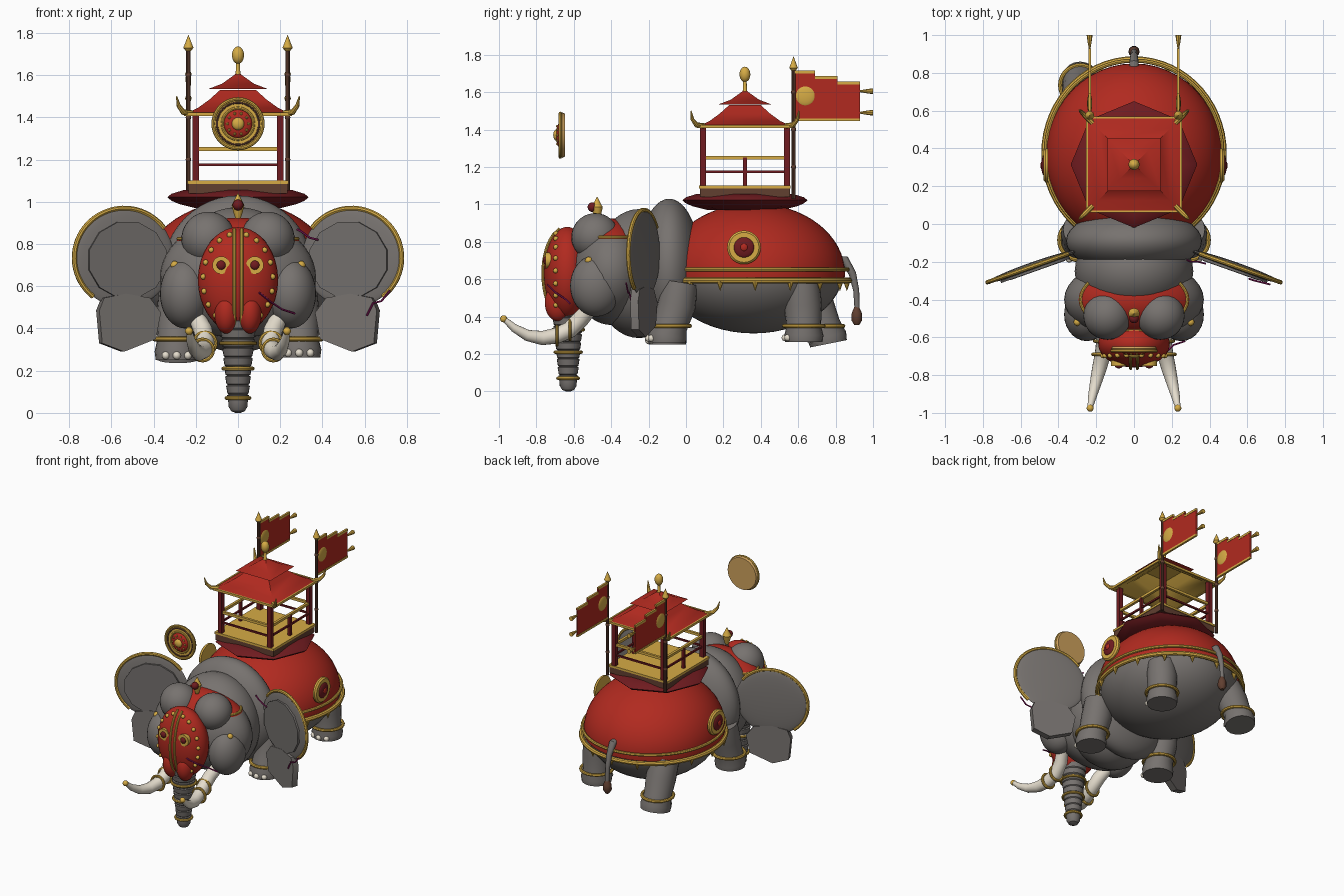
import bpy, bmesh, math
from mathutils import Vector as V, Matrix as M

if "Cube" in bpy.data.objects:
    bpy.data.objects.remove(bpy.data.objects["Cube"])

COLS = {"grey skin": (.185, .17, .16), "dark grey": (.168, .156, .148), "red cloth": (.44, .023, .014),
        "dark red": (.16, .011, .014), "gold": (.67, .41, .06), "ivory": (.78, .72, .61),
        "brown": (.12, .05, .03), "magenta": (.28, .012, .13), "bronze": (.62, .36, .11)}
MATS = {}
for n, c in COLS.items():
    MATS[n] = bpy.data.materials.new(n)
    MATS[n].diffuse_color = (*c, 1)
GREY, DARK, RED, DRED, GOLD, IVORY, BROWN, PINK, BRONZE = COLS


def finish(name, bm, mat, mirror=False):
    bmesh.ops.recalc_face_normals(bm, faces=bm.faces)
    for f in bm.faces:
        f.smooth = True
    for e in bm.edges:
        if len(e.link_faces) == 2 and e.calc_face_angle(0) > math.radians(35):
            e.smooth = False
    me = bpy.data.meshes.new(name)
    bm.to_mesh(me)
    bm.free()
    me.materials.append(MATS[mat])
    ob = bpy.data.objects.new(name, me)
    bpy.context.collection.objects.link(ob)
    if mirror:
        m2 = me.copy()
        m2.transform(M.Scale(-1, 4, (1, 0, 0)))
        m2.flip_normals()
        bpy.context.collection.objects.link(bpy.data.objects.new(name + "_mirrored", m2))
    return ob


def balls(name, centres, r, mat, mirror=False, seg=28, cut=None, place=None):
    bm = bmesh.new()
    r = r if isinstance(r, tuple) else (r, r, r)
    for c in centres:
        bmesh.ops.create_uvsphere(bm, u_segments=seg, v_segments=seg * 2 // 3, radius=1,
                                  matrix=M.Translation(c) @ M.Diagonal((*r, 1)))
    if cut is not None:
        bmesh.ops.bisect_plane(bm, geom=bm.verts[:] + bm.edges[:] + bm.faces[:],
                               plane_co=(0, 0, cut), plane_no=(0, 0, 1), clear_inner=True)
    if place:
        bm.transform(place)
    return finish(name, bm, mat, mirror)


def boxes(name, spans, mat, mirror=False):
    bm = bmesh.new()
    for lo, hi in spans:
        lo, hi = V(lo), V(hi)
        bmesh.ops.create_cube(bm, size=1, matrix=M.Translation((lo + hi) / 2) @ M.Diagonal((*(hi - lo), 1)))
    return finish(name, bm, mat, mirror)


def tubes(name, paths, radii, mat, mirror=False, seg=12, closed=False, turn=0, base=True):
    """Sweep a circle along each path with one radius per point."""
    bm = bmesh.new()
    for path in paths:
        p = [V(q) for q in path]
        n = len(p)
        rad = radii if isinstance(radii, (list, tuple)) else [radii] * n
        side, loops = None, []
        for i in range(n):
            a = p[i - 1] if (i or closed) else p[0]
            b = p[(i + 1) % n] if (i < n - 1 or closed) else p[i]
            t = (b - a).normalized()
            if side is None:
                side = V((1, 0, 0)) if abs(t.x) < .8 else V((0, 0, 1))
            side = (side - t * side.dot(t)).normalized()
            up = t.cross(side)
            loops.append([bm.verts.new(p[i] + rad[i] * (side * math.cos(k) + up * math.sin(k)))
                          for k in [turn + 2 * math.pi * j / seg for j in range(seg)]])
        for i in range(n if closed else n - 1):
            A, B = loops[i], loops[(i + 1) % n]
            for j in range(seg):
                k = (j + 1) % seg
                bm.faces.new((A[j], A[k], B[k], B[j]))
        if not closed:
            if base:
                bm.faces.new(loops[0])
            bm.faces.new(loops[-1])
    return finish(name, bm, mat, mirror)


def oval(c, rx, ry, axis="z", n=40, a0=0, a1=2 * math.pi):
    pts = []
    for i in range(n):
        a = a0 + (a1 - a0) * i / n
        u, v = rx * math.cos(a), ry * math.sin(a)
        pts.append(V(c) + V({"z": (u, v, 0), "y": (u, 0, v), "x": (0, u, v)}[axis]))
    return pts


# Body masses
balls("body", [(0, .36, .64)], (.44, .48, .33), GREY, seg=40)
balls("shoulders", [(0, -.09, .66)], (.36, .17, .37), GREY, seg=36)
balls("neck", [(0, -.25, .63)], (.315, .25, .345), GREY, seg=32)
balls("cheek", [(.25, -.48, .565)], (.12, .14, .165), GREY, True)
balls("forehead_dome", [(.14, -.485, .825)], .128, GREY, True)
head = balls("head", [(0, -.4, .64)], (.37, .215, .285), GREY, seg=36)
head.data.materials.append(MATS[RED])
for f in head.data.polygons:
    f.material_index = int(f.center.z > .8)
tubes("head_band", [oval((0, -.4, .825), .283, .166)], .009, GOLD, closed=True, seg=8)
balls("eye", [(.3, -.52, .7)], .02, GOLD, True, seg=14)

# Face cloth with seams, studs and rosettes
FC, FR = V((0, -.635, .63)), V((.19, .125, .25))
def on_face(x, z, out=0):
    k = max(0, 1 - (x / FR.x) ** 2 - ((z - FC.z) / FR.z) ** 2)
    return V((x, FC.y - FR.y * math.sqrt(k) - out, z))
balls("face_cloth", [FC], tuple(FR), RED, seg=32)
balls("trunk_cap", [(.055, -.685, .475)], (.058, .07, .1), RED, True)
tubes("face_seam", [[on_face(.018, .4 + .47 * i / 16, .006) for i in range(17)]], .008, GOLD, True, seg=8)
balls("face_stud", [on_face(.165 * math.cos(a), .63 + .22 * math.sin(a)) for a in
                    [math.radians(-50 + 18 * i) for i in range(8)]], .014, GOLD, True, seg=10)
e = on_face(.08, .7)
tubes("face_rosette", [[e + V((0, .04, 0)), e + V((0, -.008, 0))]], .042, GOLD, True, seg=20)
balls("rosette_gem", [e + V((0, -.008, 0))], (.022, .014, .022), DRED, True, seg=14)
# Crest jewel on the forehead
tubes("crest", [[(0, -.475, z) for z in (.92, .95, .985, 1.0, 1.04)]], [.012, .022, .03, .022, .002], GOLD)
balls("crest_gem", [(0, -.5, .985)], .026, DRED, seg=14)

# Ringed trunk
prof = [(.0, .012), (.008, .032), (.03, .045)]
for i in range(9):
    z, r = .05 + .044 * i, .046 + .0045 * i
    prof += [(z, r), (z + .034, r + .006), (z + .038, r - .002)]
tubes("trunk", [[(0, -.63, z) for z, r in prof]], [r for z, r in prof], GREY, seg=20)
for z, r in ((.07, .055), (.21, .07), (.33, .082)):
    tubes("trunk_band", [oval((0, -.63, z), r, r, n=24)], .009, GOLD, closed=True, seg=8)

# Tusks with bands and tip balls
tubes("tusk", [[(.2, -.5, .46), (.165, -.56, .39), (.155, -.62, .33), (.165, -.69, .298), (.185, -.77, .285),
                (.205, -.85, .3), (.222, -.92, .34), (.232, -.97, .385)]],
      [.04, .045, .045, .043, .038, .03, .022, .014], IVORY, True, 16)
tubes("tusk_band", [oval((.157, -.62, .33), .052, .052, "y", 20), oval((.168, -.69, .298), .05, .05, "y", 20)],
      .009, GOLD, True, 8, True)
balls("tusk_tip", [(.232, -.975, .388)], .019, GOLD, True, seg=14)

# Ears: flattened discs with inner panel, rim and hanging lobe
EAR = M.Translation((.54, -.225, .735)) @ M.Rotation(-.34, 4, "Z")
balls("ear", [(0, 0, 0)], (.25, .022, .235), GREY, True, seg=32, place=EAR)
tubes("ear_rim", [[EAR @ q for q in oval((0, 0, 0), .25, .235, "y", 36, -.9, 2.6)]], .012, GOLD, True, 8)
def plate(name, outline, y0, y1, mat):
    bm = bmesh.new()
    a = [bm.verts.new(EAR @ V((u, y0, v))) for u, v in outline]
    b = [bm.verts.new(EAR @ V((u, y1, v))) for u, v in outline]
    bm.faces.new(a)
    bm.faces.new(b)
    for i in range(len(a)):
        j = (i + 1) % len(a)
        bm.faces.new((a[i], a[j], b[j], b[i]))
    finish(name, bm, mat, True)
plate("ear_panel", [(q.x, q.z) for q in oval((-.01, 0, -.01), .2, .185, "y", 12, .26, .26 + 2 * math.pi)], -.028, -.01, DARK)
plate("ear_lobe", [(-.12, -.19), (0, -.17), (.11, -.19), (.135, -.25), (.12, -.405), (.01, -.445), (-.15, -.385),
                   (-.175, -.26)], -.03, .015, GREY)

# Legs with anklets and toenails
LEGS = {"front_right_leg": [(.28, -.03, .58), (.285, -.05, .46), (.29, -.085, .35), (.29, -.1, .3), (.29, -.1, .262)],
        "front_left_leg": [(-.28, -.03, .58), (-.285, -.05, .46), (-.29, -.085, .35), (-.29, -.1, .29), (-.29, -.1, .25)],
        "rear_right_leg": [(.28, .62, .58), (.28, .625, .46), (.285, .63, .35), (.285, .63, .3), (.285, .63, .265)],
        "rear_left_leg": [(-.28, .64, .58), (-.28, .69, .46), (-.285, .735, .35), (-.285, .755, .29), (-.285, .762, .255)]}
for n, pts in LEGS.items():
    tubes(n, [pts], [.095, .102, .092, .105, .1], GREY, seg=20)
    c, foot = V(pts[2]), V(pts[4])
    tubes(n + "_anklet", [oval(c, .106, .106, n=28)], .011, GOLD, closed=True, seg=8)
    balls(n + "_nails", [foot + V((.1 * math.sin(a), -.1 * math.cos(a), .022)) for a in (-.55, 0, .55)],
          .019, IVORY, seg=12)

# Tail and tuft
tubes("tail", [[(0, .8, .7), (0, .85, .7), (0, .89, .63), (0, .91, .54), (0, .915, .44)]],
      [.026, .025, .02, .016, .014], GREY)
tubes("tail_tuft", [[(0, .913, z) for z in (.355, .38, .42, .455)]], [.014, .03, .028, .012], BROWN, seg=10)

# Blanket with trims, pendants and medallions
balls("blanket", [(0, .365, .63)], (.465, .485, .375), RED, seg=48, cut=.6)
for z, k, t in ((.593, .475, .016), (.652, .468, .011)):
    tubes("blanket_trim", [oval((0, .375, z), k, k + .022, n=60)], t, GOLD, closed=True, seg=8)
tubes("pendants", [[q, q - V((0, 0, .05))] for q in oval((0, .37, .588), .472, .49, n=16)], [.019, .001], GOLD, seg=8)
tubes("medallion", [[(.455, .31, .77), (.468, .31, .77), (.478, .31, .77)]], [.09, .09, .08], GOLD, True, 28)
balls("medallion_gem", [(.475, .31, .77)], (.016, .055, .055), DRED, True)
balls("medallion_centre", [(.488, .31, .77)], (.008, .02, .02), RED, True, seg=14)

# Carriage: cushion, platform, posts and rails
CY = .315
def rise(levels):
    return [[(0, CY, z) for z, r in levels]], [r for z, r in levels]
tubes("cushion", *rise([(.97, .2), (.99, .28), (1.005, .315), (1.022, .335), (1.038, .315), (1.055, .26)]), DRED, seg=8)
boxes("platform", [((-.235, .075, 1.04), (.235, .555, 1.09))], BROWN)
boxes("floor", [((-.24, .07, 1.085), (.24, .56, 1.1))], GOLD)
boxes("posts", [((x - .016, y - .016, 1.09), (x + .016, y + .016, 1.42)) for x in (-.2, .2) for y in (.09, .54)], DRED)
for n, z, t, m in (("top_rail", 1.25, .009, GOLD), ("mid_rail", 1.175, .006, DRED)):
    boxes(n, [((x - t, .09, z - t), (x + t, .54, z + t)) for x in (-.2, .2)] +
          [((-.2, y - t, z - t), (.2, y + t, z + t)) for y in (.09, .54)], m)
boxes("rail_post", [((.19, .305, 1.09), (.21, .325, 1.25))], DRED, True)

# Two-tier roof with pitched gold lining, eaves, horns and finial
Q = math.sqrt(2)
LOW = [(1.418, .248), (1.445, .19), (1.485, .135), (1.53, .085)]
for n, lv, m in (("lower_roof", LOW, RED), ("roof_lining", [(z - .009, r - .002) for z, r in LOW], GOLD),
                 ("upper_roof", [(1.535, .14), (1.56, .075), (1.605, .012)], RED)):
    tubes(n, *rise([(z, r * Q) for z, r in lv]), m, seg=4, turn=math.pi / 4, base=n == "upper_roof")
E, T = .249, .006
boxes("eaves", [((-E, CY + s * E - T, 1.407), (E, CY + s * E + T, 1.423)) for s in (-1, 1)] +
      [((s * E - T, CY - E, 1.407), (s * E + T, CY + E, 1.423)) for s in (-1, 1)], GOLD)
tubes("roof_horns", [[(E - .03, CY + s * (E - .03), 1.42), (E + .01, CY + s * (E + .01), 1.425),
                      (E + .032, CY + s * (E + .032), 1.455), (E + .042, CY + s * (E + .04), 1.5)] for s in (-1, 1)],
      [.014, .014, .01, .003], GOLD, True, 8)
tubes("finial_stem", *rise([(1.585, .024), (1.61, .011), (1.67, .009)]), GOLD)
balls("finial", [(0, CY, 1.695)], (.029, .029, .041), GOLD, seg=18)

# Flag poles and stepped banners
PX, PY = .235, .575
tubes("flag_pole", [[(PX, PY, 1.03), (PX, PY, 1.73)]], .011, BROWN, True, 10)
tubes("pole_tip", [[(PX, PY, 1.715), (PX, PY, 1.73), (PX, PY, 1.79)]], [.012, .024, .001], GOLD, True, 10)
balls("pole_knobs", [(PX, PY, z) for z in (1.2, 1.4, 1.6)], .014, BROWN, True, seg=10)
steps = [(.58, .69, 1.71), (.69, .81, 1.68), (.81, .93, 1.65)]
boxes("banner", [((PX - .005, a, 1.455), (PX + .005, b, z)) for a, b, z in steps], RED, True)
boxes("banner_edge", [((PX - .007, a, z - .01), (PX + .007, b, z + .006)) for a, b, z in steps] +
      [((PX - .007, .58, 1.445), (PX + .007, .93, 1.46))], GOLD, True)
balls("banner_disc", [(PX, .638, 1.58)], (.013, .055, .055), GOLD, True, seg=24)
tubes("banner_tassel", [[(PX, .925, z), (PX, .96, z), (PX, 1.0, z)] for z in (1.49, 1.605)], [.004, .01, .016], GOLD, True, 8)

# Floating round shield
def disc(name, y0, y1, r0, r1, mat):
    tubes(name, [[(0, y0, 1.37), (0, y1, 1.37)]], [r0, r1], mat, seg=32)
disc("shield_back", -.648, -.662, .115, .122, BRONZE)
disc("shield_face", -.66, -.674, .122, .112, GOLD)
for r, t, m in ((.117, .009, GOLD), (.1, .006, BROWN), (.074, .008, GOLD)):
    tubes("shield_ring", [oval((0, -.672, 1.37), r, r, "y")], t, m, closed=True, seg=8)
balls("shield_dome", [(0, -.674, 1.37)], (.067, .021, .067), RED)
balls("shield_boss", [(0, -.692, 1.37)], (.03, .018, .03), GOLD, seg=18)
balls("shield_studs", oval((0, -.688, 1.37), .05, .05, "y", 10), .007, GOLD, seg=8)

# Thin magenta cords
tubes("ear_cord", [[(.72, -.32, .58), (.68, -.31, .53), (.64, -.3, .52), (.61, -.29, .46)],
                   [(.38, -.21, .82), (.34, -.2, .83), (.3, -.2, .86), (.28, -.19, .87)]], .005, PINK, seg=6)
tubes("face_cord", [[(.1, -.74, .57), (.15, -.7, .53), (.21, -.64, .49), (.27, -.62, .47)]], .005, PINK, seg=6)

for m in bpy.data.materials:
    if m.users and not m.is_grease_pencil:
        m.use_nodes = True
        m.node_tree.nodes["Principled BSDF"].inputs["Base Color"].default_value = m.diffuse_color
